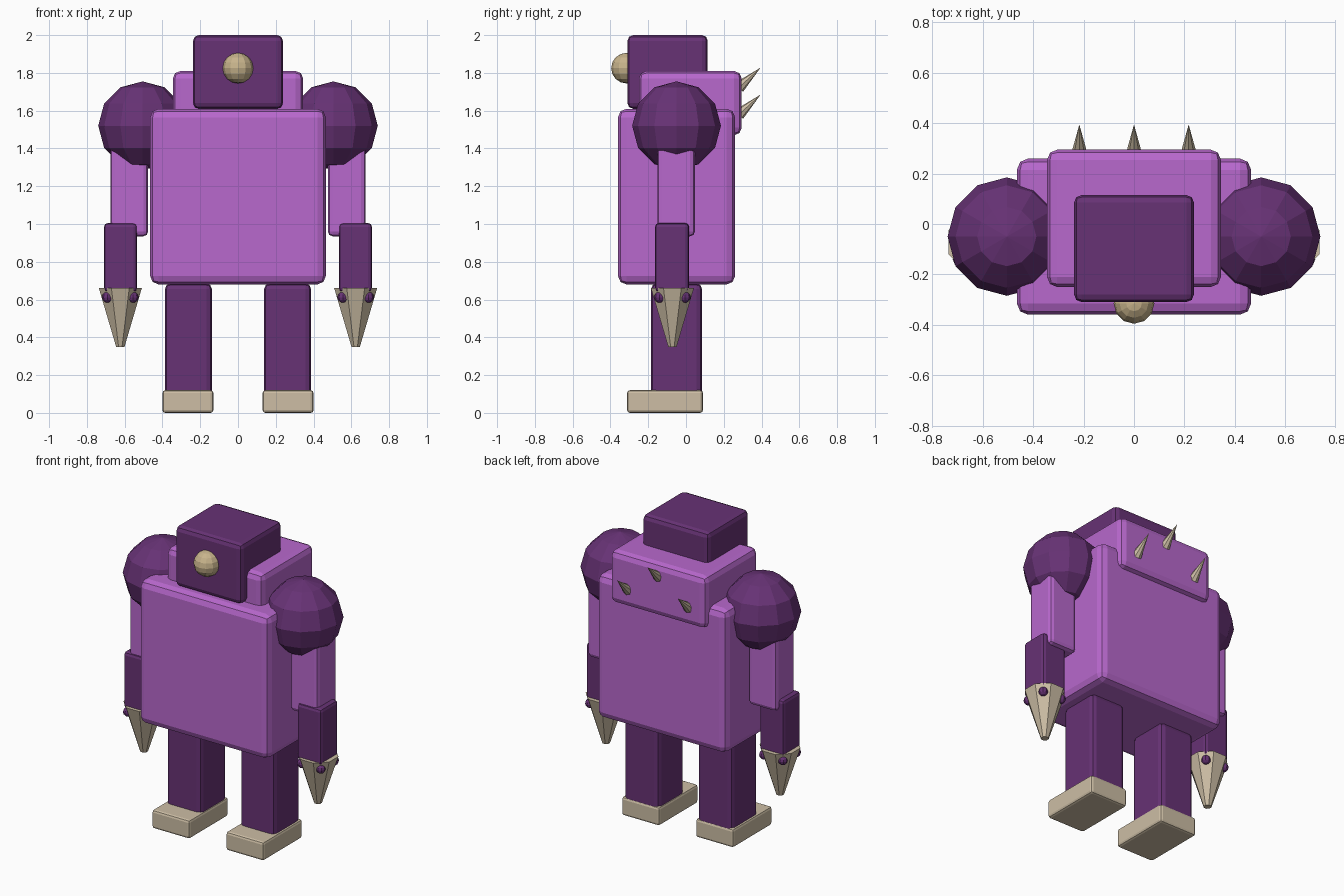
import bpy
from math import cos, sin, pi, radians
from mathutils import Vector

if "Cube" in bpy.data.objects:
    bpy.data.objects.remove(bpy.data.objects["Cube"])


def material(name, rgb):
    m = bpy.data.materials.new(name)
    m.diffuse_color = (*rgb, 1)
    m.use_nodes = True
    m.node_tree.nodes["Principled BSDF"].inputs["Base Color"].default_value = m.diffuse_color
    return m


LIGHT = material("light_purple", (0.479, 0.138, 0.61))
DARK = material("dark_purple", (0.136, 0.032, 0.178))
BONE = material("bone", (0.61, 0.515, 0.376))
TAN = material("tan", (0.578, 0.456, 0.262))


def finish(name, mat):
    o = bpy.context.object
    o.name = name
    o.data.materials.append(mat)
    return o


def box(name, lo, hi, mat, bevel):
    """Bevelled box between two corners."""
    lo, hi = Vector(lo), Vector(hi)
    bpy.ops.mesh.primitive_cube_add(size=1, location=(lo + hi) / 2)
    o = finish(name, mat)
    size = hi - lo
    for v in o.data.vertices:
        v.co = v.co * size
    b = o.modifiers.new("bevel", "BEVEL")
    b.width = bevel
    b.segments = 2
    return o


def ball(name, loc, r, mat, segments=12, rings=6):
    bpy.ops.mesh.primitive_uv_sphere_add(segments=segments, ring_count=rings,
                                         radius=r, location=loc)
    return finish(name, mat)


def cone(name, base, tip, r1, r2, mat, sides, turn=0):
    """Cone from base to tip."""
    base, tip = Vector(base), Vector(tip)
    d = tip - base
    bpy.ops.mesh.primitive_cone_add(vertices=sides, radius1=r1, radius2=r2,
                                    depth=d.length, location=(base + tip) / 2)
    o = finish(name, mat)
    if d.z < 0 and abs(d.y) < 1e-5:
        o.rotation_euler = (pi, 0, turn)
    else:
        o.rotation_euler = d.to_track_quat('Z', 'Y').to_euler()
    return o


# Body, upper back and head
box("torso", (-0.465, -0.36, 0.68), (0.465, 0.26, 1.61), LIGHT, 0.045)
box("upper_back", (-0.345, -0.25, 1.47), (0.345, 0.295, 1.81), LIGHT, 0.04)
box("head", (-0.238, -0.31, 1.61), (0.238, 0.115, 2.0), DARK, 0.03)
ball("eye", (0, -0.315, 1.825), 0.081, TAN, 12, 8)

# Back spikes, the middle one higher
for i, (x, z) in enumerate([(-0.217, 1.58), (0, 1.723), (0.217, 1.58)]):
    cone(f"back_spike_{i}", (x, 0.28, z), (x, 0.395, z + 0.105),
         0.032, 0, BONE, 8)

# Arms and legs on both sides
for s, side in ((-1, "left"), (1, "right")):
    def limb(name, x0, x1, y0, y1, z0, z1, mat, bevel):
        a, b = sorted((s * x0, s * x1))
        box(f"{name}_{side}", (a, y0, z0), (b, y1, z1), mat, bevel)

    limb("leg", 0.138, 0.387, -0.185, 0.085, 0.08, 0.685, DARK, 0.03)
    limb("foot", 0.13, 0.4, -0.312, 0.09, 0.0, 0.12, BONE, 0.015)
    limb("upper_arm", 0.476, 0.676, -0.152, 0.047, 0.935, 1.52, LIGHT, 0.025)
    limb("forearm", 0.534, 0.709, -0.164, 0.016, 0.64, 1.005, DARK, 0.02)
    ball(f"shoulder_{side}", (s * 0.505, -0.05, 1.52), 0.235, DARK)

    # Claw with four studs
    cx, cy = s * 0.623, -0.072
    cone(f"claw_{side}", (cx, cy, 0.66), (cx, cy, 0.35), 0.123, 0.024,
         BONE, 8, radians(22.5))
    for k in range(4):
        a = pi / 4 + k * pi / 2
        ball(f"claw_stud_{side}_{k}",
             (cx + 0.096 * cos(a), cy + 0.096 * sin(a), 0.612), 0.029, DARK, 8, 6)
